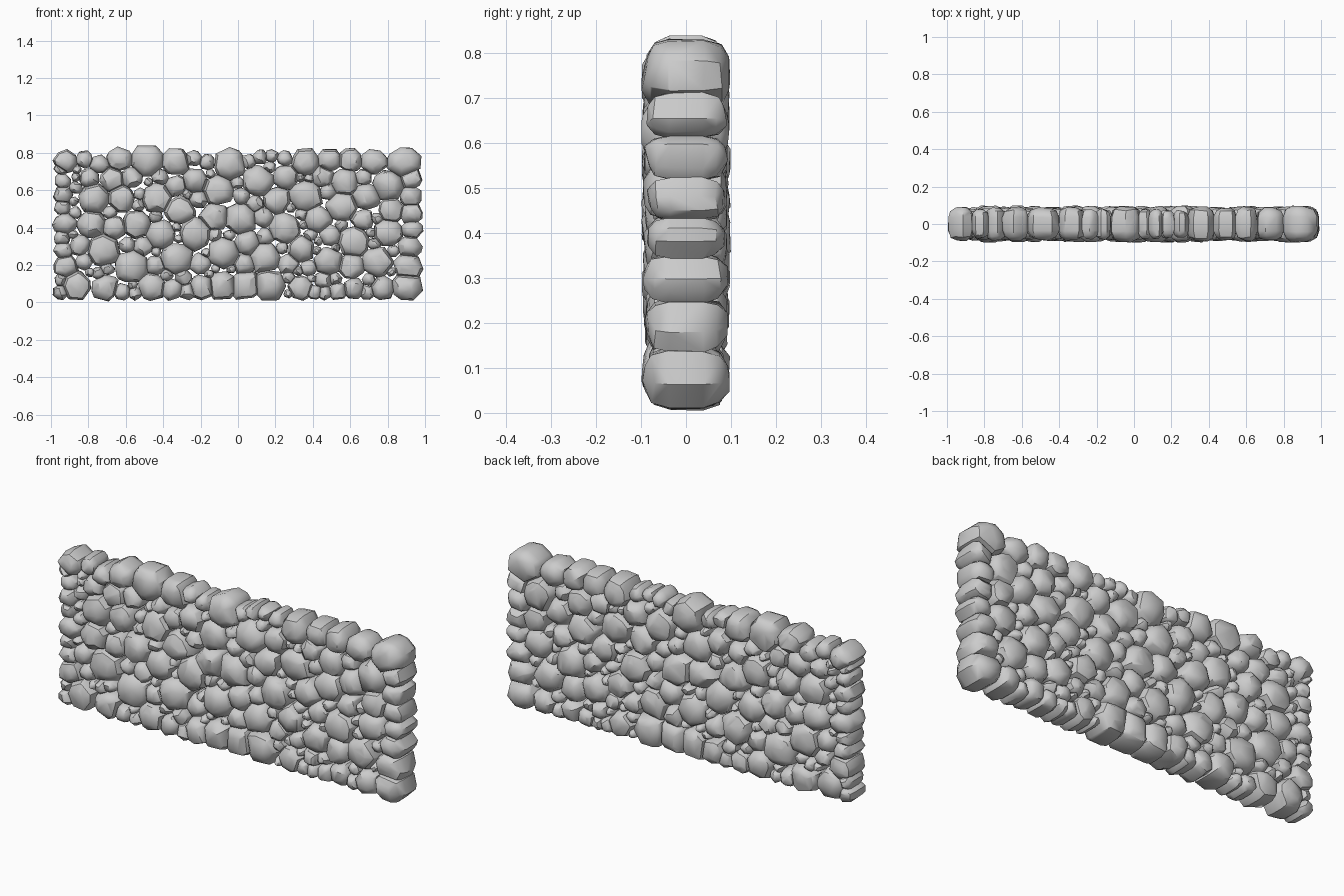
import bpy, bmesh, random
from math import sin, cos, pi, hypot

if "Cube" in bpy.data.objects:
    bpy.data.objects.remove(bpy.data.objects["Cube"])

random.seed(11)
stones = []   # (x, z, radius, group)

# top course: x, radius, top height
TOP = [(-.92, .055, .81), (-.82, .04, .81), (-.74, .045, .785), (-.635, .06, .83), (-.485, .078, .84),
       (-.33, .066, .82), (-.235, .038, .81), (-.165, .036, .79), (-.045, .078, .82), (.055, .033, .79),
       (.12, .034, .815), (.18, .03, .815), (.25, .036, .81), (.36, .066, .82), (.49, .055, .82),
       (.6, .055, .82), (.725, .062, .82), (.885, .076, .832)]
for x, r, t in TOP:
    stones.append((x, t - r * 1.08, r, "top_course"))

# bottom course: x, radius
BOTTOM = [(-.95, .034), (-.865, .068), (-.71, .06), (-.62, .04), (-.55, .03), (-.46, .066), (-.35, .05),
          (-.27, .038), (-.19, .06), (-.085, .07), (.04, .07), (.17, .075), (.335, .06), (.41, .036),
          (.465, .032), (.535, .042), (.62, .05), (.69, .035), (.77, .055), (.9, .068)]
for x, r in BOTTOM:
    stones.append((x, .016 + r * 1.08, r, "bottom_course"))

# end columns
for z, r in [(.19, .066), (.295, .056), (.39, .045), (.475, .05), (.565, .052), (.66, .05)]:
    stones.append((.975 - r, z, r, "right_end_stones"))
for z, r in [(.12, .03), (.19, .055), (.28, .04), (.345, .035), (.42, .052), (.51, .035), (.575, .042),
             (.65, .036), (.72, .034)]:
    stones.append((-.975 + r, z, r, "left_end_stones"))

# infill: pack big stones first, then ever smaller ones in the gaps
for r0, tries in [(.078, 60), (.068, 500), (.06, 1500), (.05, 2500), (.04, 3000), (.03, 3500), (.022, 3500)]:
    for _ in range(tries):
        r = r0 * random.uniform(.93, 1.05)
        x = random.uniform(-.97 + r, .97 - r)
        z = random.uniform(.02 + r, .77 - r)
        if all(hypot(x - s[0], z - s[1]) > .92 * (r + s[2]) for s in stones):
            stones.append((x, z, r, "infill_stones"))


def clip(poly, nx, nz, d):
    """Keep the part of a polygon where nx*x + nz*z <= d."""
    out = []
    for (ax, az), (bx, bz) in zip(poly, poly[1:] + poly[:1]):
        da, db = nx * ax + nz * az - d, nx * bx + nz * bz - d
        if da <= 0:
            out.append((ax, az))
        if da * db < 0:
            t = da / (da - db)
            out.append((ax + t * (bx - ax), az + t * (bz - az)))
    return out


def outline(i):
    """Rough octagon trimmed where it meets its neighbours."""
    x, z, r, _ = stones[i]
    a0 = random.uniform(0, pi / 4)
    poly = []
    for k in range(8):
        a = a0 + k * pi / 4 + random.uniform(-.2, .2)
        q = r * random.uniform(1.12, 1.34)
        poly.append((x + q * 1.08 * cos(a), z + q * sin(a)))
    for j, (u, w, s, _) in enumerate(stones):
        dist = hypot(u - x, w - z)
        if j == i or dist > 1.5 * (r + s):
            continue
        nx, nz = (u - x) / dist, (w - z) / dist
        cut = (dist * dist + r * r - s * s) / (2 * dist) + .004
        poly = clip(poly, nx, nz, nx * x + nz * z + cut)
    for nx, nz, d in ((1, 0, 1), (-1, 0, 1), (0, -1, -.002), (0, 1, .84)):
        poly = clip(poly, nx, nz, d)
    return poly


def add_stone(bm, i):
    """Convex boulder running through the wall, bulging on both faces."""
    poly = outline(i)
    if len(poly) < 3:
        return
    cx = sum(p[0] for p in poly) / len(poly)
    cz = sum(p[1] for p in poly) / len(poly)
    depth = min(.092, .06 + .5 * stones[i][2]) * random.uniform(.93, 1.05)
    verts = []
    for side in (-1, 1):
        for scale, y in ((1, .42), (.84, .8), (.45, .98)):
            for px, pz in poly:
                k = scale * random.uniform(.93, 1.0)
                verts.append(bm.verts.new((cx + (px - cx) * k,
                                           side * depth * y * random.uniform(.9, 1.06),
                                           cz + (pz - cz) * k)))
    res = bmesh.ops.convex_hull(bm, input=verts)
    spare = {v for v in res["geom_interior"] + res["geom_unused"] if isinstance(v, bmesh.types.BMVert)}
    bmesh.ops.delete(bm, geom=list(spare), context='VERTS')


# one object per group of stones
for group in ("bottom_course", "right_end_stones", "left_end_stones", "infill_stones", "top_course"):
    bm = bmesh.new()
    for i, s in enumerate(stones):
        if s[3] == group:
            one = bmesh.new()
            add_stone(one, i)
            part = bpy.data.meshes.new("stone")
            one.to_mesh(part)
            one.free()
            bm.from_mesh(part)
            bpy.data.meshes.remove(part)
    bmesh.ops.recalc_face_normals(bm, faces=bm.faces)
    me = bpy.data.meshes.new(group)
    bm.to_mesh(me)
    bm.free()
    ob = bpy.data.objects.new(group, me)
    bpy.context.collection.objects.link(ob)
    bpy.ops.object.select_all(action='DESELECT')
    ob.select_set(True)
    bpy.context.view_layer.objects.active = ob
    bpy.ops.object.shade_smooth_by_angle(angle=pi / 5)
